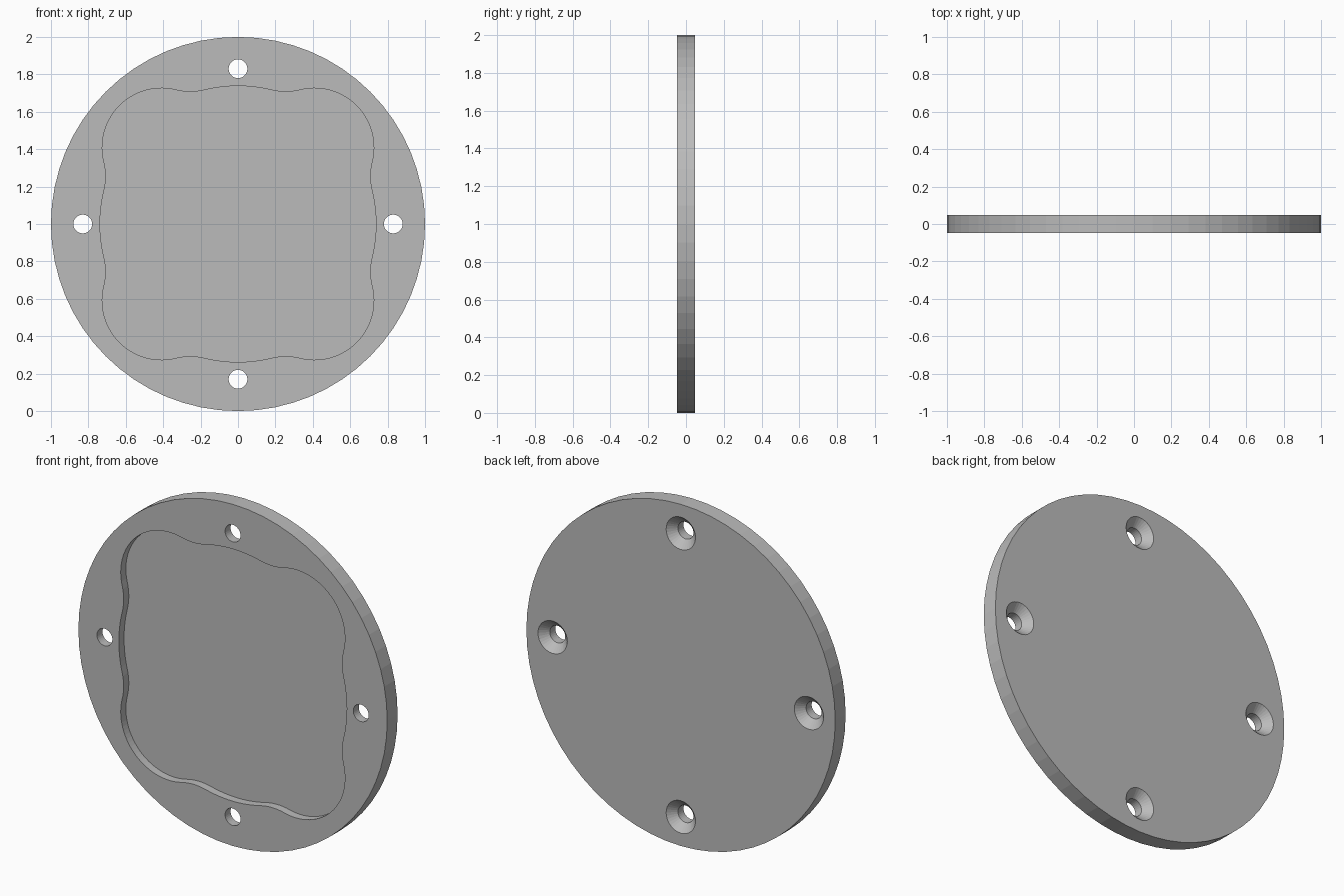
import bpy, bmesh
from math import cos, sin, pi, atan2, sqrt, tau
from mathutils import Vector

if "Cube" in bpy.data.objects:
    bpy.data.objects.remove(bpy.data.objects["Cube"])

HALF = 0.048        # half thickness of the plate
HOLE_RING = 0.83    # distance of the screw holes from the centre


def loft(name, rings):
    """Closed solid from rings of (x, z) points, each at its own y."""
    bm = bmesh.new()
    loops = [[bm.verts.new((x, y, z)) for x, z in pts] for y, pts in rings]
    n = len(loops[0])
    bm.faces.new(loops[0])
    bm.faces.new(loops[-1])
    for a, b in zip(loops, loops[1:]):
        for i in range(n):
            j = (i + 1) % n
            bm.faces.new((a[i], a[j], b[j], b[i]))
    bmesh.ops.recalc_face_normals(bm, faces=bm.faces)
    mesh = bpy.data.meshes.new(name)
    bm.to_mesh(mesh)
    bm.free()
    obj = bpy.data.objects.new(name, mesh)
    bpy.context.collection.objects.link(obj)
    return obj


def circle(radius, sides, cx=0, cz=1):
    return [(cx + radius * cos(tau * i / sides), cz + radius * sin(tau * i / sides))
            for i in range(sides)]


def arc(centre, radius, start, end, steps):
    """Arc points, leaving out the last one so that arcs can be chained."""
    return [centre + radius * Vector((cos(a), sin(a)))
            for a in (start + (end - start) * i / steps for i in range(steps))]


def pocket_outline():
    """Four lobes and four shallow bulges, joined by tangent hollows."""
    bulge, lobe, hollow, offset = 0.738, 0.317, 0.325, 0.409
    lobe_c = Vector((offset, offset))
    d = lobe_c.length
    along = ((bulge + hollow) ** 2 - (lobe + hollow) ** 2 + d * d) / (2 * d)
    across = sqrt((bulge + hollow) ** 2 - along ** 2)
    hollow_c = Vector((along + across, along - across)) / sqrt(2)
    mirror_c = hollow_c.yx
    t = atan2(hollow_c.y, hollow_c.x)
    to_lobe = hollow_c - lobe_c
    u = atan2(to_lobe.y, to_lobe.x)
    quarter = (arc(Vector((0, 0)), bulge, -t, t, 12)
               + arc(hollow_c, hollow, t + pi, u + pi, 8)
               + arc(lobe_c, lobe, u, pi / 2 - u, 28)
               + arc(mirror_c, hollow, 1.5 * pi - u, 1.5 * pi - t, 8))
    points = []
    for k in range(4):
        c, s = cos(k * pi / 2), sin(k * pi / 2)
        points += [(p.x * c - p.y * s, p.x * s + p.y * c + 1) for p in quarter]
    return points


def cut(target, cutter):
    mod = target.modifiers.new("cut", "BOOLEAN")
    mod.operation = "DIFFERENCE"
    mod.solver = "EXACT"
    mod.object = cutter
    cutter.hide_render = True


# Round plate
rim = circle(1, 64)
plate = loft("round_cover_plate", [(-HALF, rim), (HALF, rim)])

# Recess in the front face
outline = pocket_outline()
cutters = [loft("recess_cutter", [(-0.1, outline), (0, outline)])]

# Screw holes, countersunk from the back
for k in range(4):
    cx, cz = HOLE_RING * cos(k * pi / 2), 1 + HOLE_RING * sin(k * pi / 2)
    profile = [(-0.1, 0.05), (0.003, 0.05), (HALF, 0.095), (0.1, 0.147)]
    cutters.append(loft("screw_hole_cutter",
                        [(y, circle(r, 32, cx, cz)) for y, r in profile]))

for cutter in cutters:
    cut(plate, cutter)

# Bake the cuts and remove the cutters
graph = bpy.context.evaluated_depsgraph_get()
baked = bpy.data.meshes.new_from_object(plate.evaluated_get(graph))
plate.modifiers.clear()
plate.data = baked
for cutter in cutters:
    bpy.data.objects.remove(cutter)

# Plain grey metal
grey = bpy.data.materials.new("plain_grey")
grey.use_nodes = True
colour = (0.5, 0.5, 0.5, 1)
grey.diffuse_color = colour
grey.node_tree.nodes["Principled BSDF"].inputs["Base Color"].default_value = colour
baked.materials.clear()
baked.materials.append(grey)
